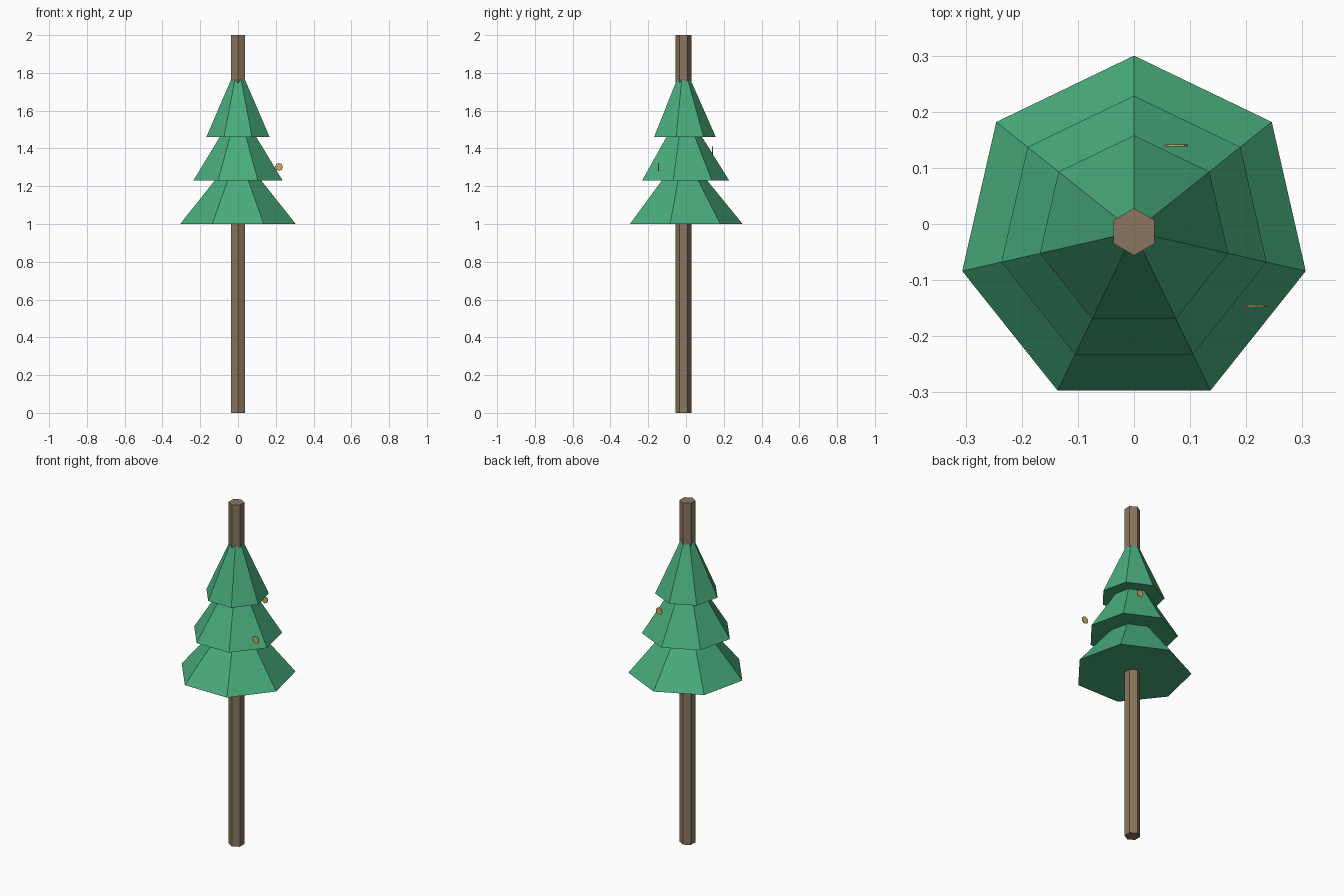
import bpy
import math

if "Cube" in bpy.data.objects:
    bpy.data.objects.remove(bpy.data.objects["Cube"])

CY = -0.014  # tree axis sits slightly forward of the origin


def material(name, rgb):
    m = bpy.data.materials.new(name)
    m.diffuse_color = (*rgb, 1.0)
    m.use_nodes = True
    m.node_tree.nodes["Principled BSDF"].inputs["Base Color"].default_value = m.diffuse_color
    return m


bark = material("bark", (0.26, 0.18, 0.115))
needles = material("needles", (0.065, 0.41, 0.20))
gold = material("gold", (0.60, 0.42, 0.12))


def cone(name, sides, r1, r2, depth, centre, mat, rot=(0, 0, 0)):
    bpy.ops.mesh.primitive_cone_add(vertices=sides, radius1=r1, radius2=r2,
                                    depth=depth, location=centre, rotation=rot)
    ob = bpy.context.object
    ob.name = name
    ob.data.materials.append(mat)
    return ob


# Six-sided trunk running the full height
cone("trunk", 6, 0.042, 0.042, 2.0, (0, CY, 1.0), bark)

# Three stacked seven-sided foliage tiers: base height, radius, apex height
tiers = [("lower", 1.00, 0.314, 1.385),
         ("middle", 1.23, 0.2425, 1.62),
         ("upper", 1.46, 0.172, 1.85)]
for name, z0, r, z1 in tiers:
    cone(name + "_foliage", 7, r, 0, z1 - z0, (0, CY, (z0 + z1) / 2), needles)

# Two thin disc ornaments facing front
for i, pos in enumerate([(0.217, -0.146, 1.302), (0.075, 0.14, 1.39)]):
    cone(f"ornament_{i + 1}", 8, 0.021, 0.021, 0.004, pos, gold,
         (math.pi / 2, 0, 0))
